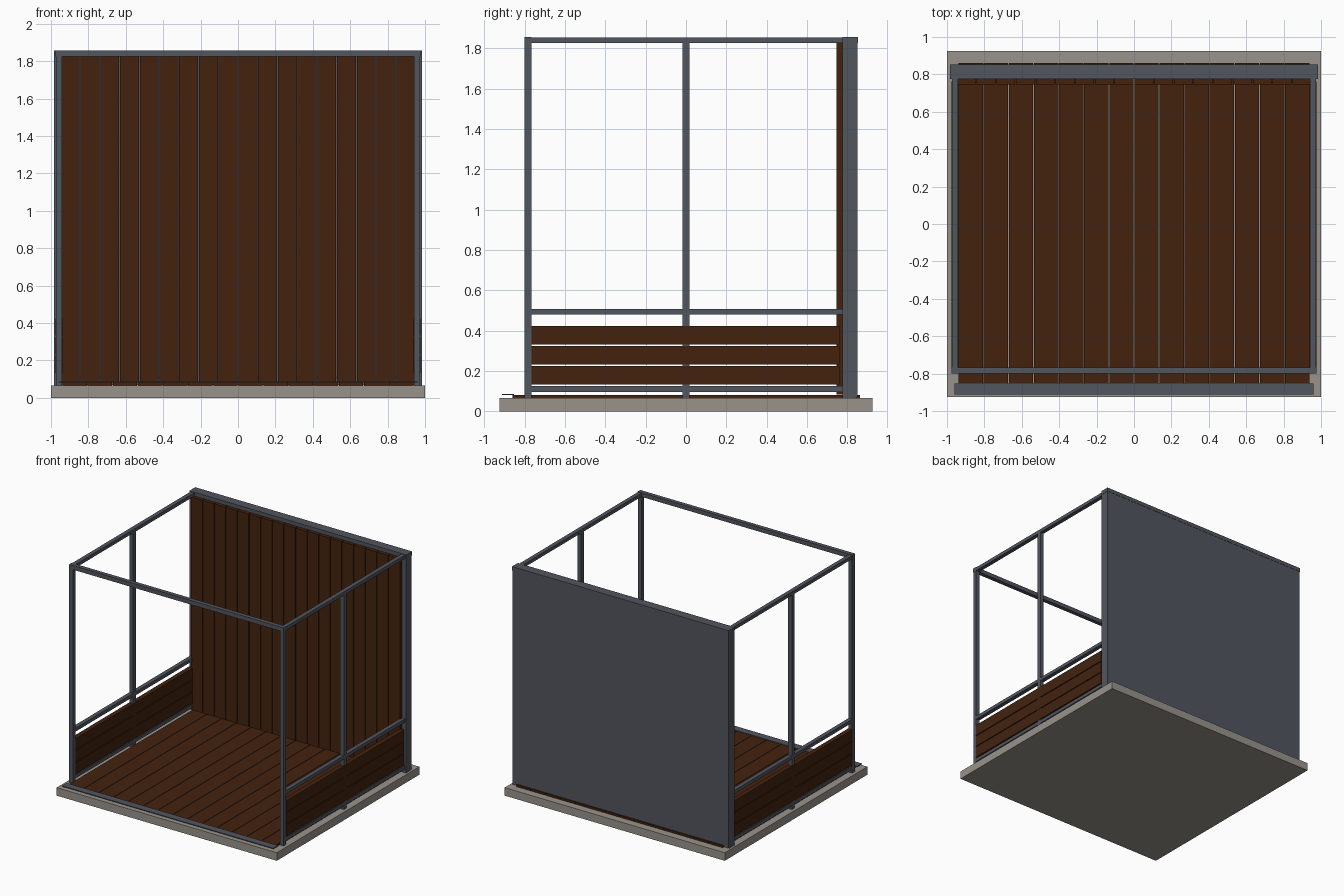
import bpy, bmesh

if "Cube" in bpy.data.objects:
    bpy.data.objects.remove(bpy.data.objects["Cube"])


def material(name, rgb):
    m = bpy.data.materials.new(name)
    m.diffuse_color = (*rgb, 1)
    m.use_nodes = True
    m.node_tree.nodes["Principled BSDF"].inputs["Base Color"].default_value = m.diffuse_color
    return m


WOOD = material("dark wood", (0.056, 0.0165, 0.0047))
METAL = material("grey metal", (0.083, 0.092, 0.112))
STONE = material("pale concrete", (0.32, 0.29, 0.26))


def boxes(name, mat, spans):
    """One object from boxes given as (x0, x1, y0, y1, z0, z1)."""
    bm = bmesh.new()
    for x0, x1, y0, y1, z0, z1 in spans:
        for v in bmesh.ops.create_cube(bm, size=1)["verts"]:
            v.co = ((x0 + x1) / 2 + v.co.x * (x1 - x0),
                    (y0 + y1) / 2 + v.co.y * (y1 - y0),
                    (z0 + z1) / 2 + v.co.z * (z1 - z0))
    me = bpy.data.meshes.new(name)
    bm.to_mesh(me)
    bm.free()
    me.materials.append(mat)
    ob = bpy.data.objects.new(name, me)
    bpy.context.collection.objects.link(ob)
    return ob


def strips(start, end, n, gap):
    """Equal intervals with a gap between neighbours."""
    w = (end - start) / n
    return [(start + i * w + gap / 2, start + (i + 1) * w - gap / 2) for i in range(n)]


# Base and floor
boxes("base_slab", STONE, [(-1, 1, -0.925, 0.925, 0, 0.066)])
boxes("floor_boards", WOOD,
      [(a, b, -0.86, 0.862, 0.066, 0.082) for a, b in strips(-0.94, 0.94, 14, 0.004)])
boxes("front_threshold", METAL, [(-0.96, 0.96, -0.912, -0.852, 0.081, 0.087)])

# Back wall: outer sheet, hollow frame, studs and vertical cladding
boxes("back_sheet", METAL, [(-0.983, 0.983, 0.843, 0.85, 0.07, 1.855)])
boxes("back_wall_frame", METAL,
      [(s * 0.965 - 0.018, s * 0.965 + 0.018, 0.776, 0.843, 0.066, 1.83) for s in (-1, 1)]
      + [(-0.947, 0.947, 0.776, 0.843, 0.082, 0.11)])
boxes("back_wall_cap", METAL, [(-0.985, 0.985, 0.776, 0.852, 1.826, 1.858)])
boxes("back_wall_studs", METAL,
      [(x - 0.015, x + 0.015, 0.776, 0.843, 0.11, 1.826)
       for x in (-0.633, -0.211, 0.211, 0.633)])
boxes("back_cladding", WOOD,
      [(a, b, 0.746, 0.775, 0.083, 1.828) for a, b in strips(-0.95, 0.95, 18, 0.005)])

# Front beam
boxes("front_top_beam", METAL, [(-0.975, 0.975, -0.8, -0.766, 1.824, 1.858)])

# Side screens
for side, s in (("left", -1), ("right", 1)):
    c = s * 0.957
    x0, x1 = c - 0.017, c + 0.017
    boxes(side + "_posts", METAL, [
        (x0, x1, -0.8, -0.766, 0.066, 1.824),
        (x0, x1, -0.017, 0.017, 0.066, 1.826)])
    boxes(side + "_rails", METAL, [
        (x0, x1, -0.766, 0.776, z - h, z + h)
        for z, h in ((1.84, 0.014), (0.495, 0.014), (0.111, 0.014))])
    # Horizontal boards, a touch thicker than the posts they cover
    boxes(side + "_screen_boards", WOOD, [
        (c - 0.019, c + 0.019, -0.766, 0.762, a, b)
        for a, b in strips(0.13, 0.428, 3, 0.007)])
